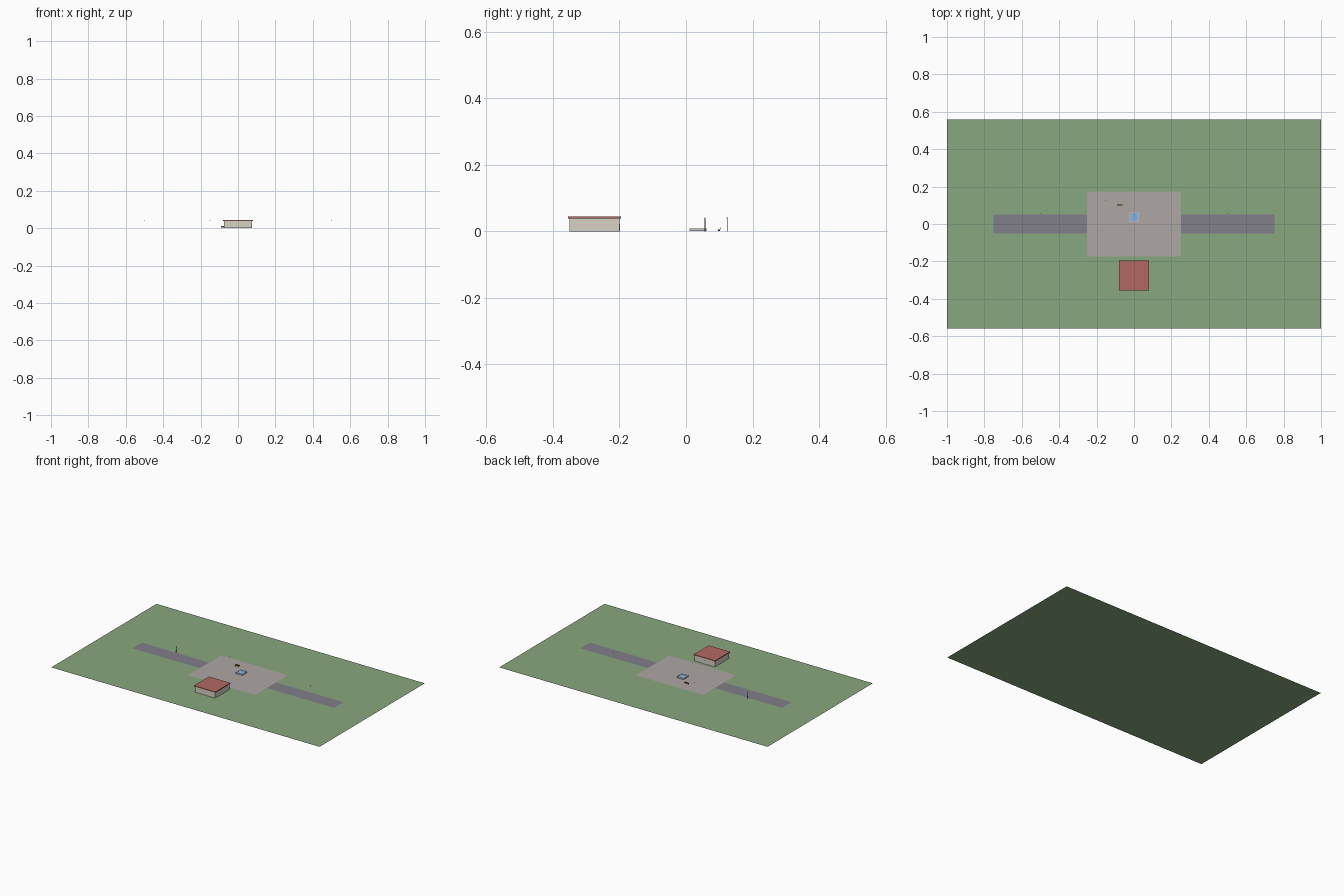
import bpy, math

if "Cube" in bpy.data.objects:
    bpy.data.objects.remove(bpy.data.objects["Cube"])

def material(name, r, g, b):
    m = bpy.data.materials.new(name)
    m.diffuse_color = (r, g, b, 1)
    m.use_nodes = True
    m.node_tree.nodes["Principled BSDF"].inputs["Base Color"].default_value = m.diffuse_color
    return m

GRASS = material("grass", 0.25, 0.39, 0.21)
ASPHALT = material("asphalt", 0.22, 0.21, 0.25)
PAVING = material("paving", 0.42, 0.39, 0.37)
WALL = material("wall", 0.68, 0.64, 0.55)
ROOF = material("roof", 0.45, 0.14, 0.12)
WATER = material("water", 0.25, 0.45, 0.75)
GLASS = material("glass", 0.6, 0.7, 0.75)
WOOD = material("wood", 0.2, 0.11, 0.05)
METAL = material("metal", 0.06, 0.06, 0.07)
LIGHT = material("light", 0.9, 0.85, 0.6)

def finish(name, mat):
    o = bpy.context.object
    o.name = name
    if mat:
        o.data.materials.append(mat)
    return o

def sheet(name, sx, sy, z, mat, x=0, y=0):
    bpy.ops.mesh.primitive_plane_add(size=1, location=(x, y, z))
    o = finish(name, mat)
    o.scale = (sx, sy, 1)
    return o

# Box centred in x and y, standing on height z
def box(name, x, y, z, sx, sy, sz, mat):
    bpy.ops.mesh.primitive_cube_add(size=1, location=(x, y, z + sz / 2))
    o = finish(name, mat)
    o.scale = (sx, sy, sz)
    return o

# Park ground, path arms and plaza
sheet("lawn", 2, 1.12, 0, GRASS)
for s, side in ((-1, "left"), (1, "right")):
    sheet("path_" + side, 0.5, 0.1, 0.0005, ASPHALT, x=s * 0.5)
sheet("plaza", 0.5, 0.35, 0.001, PAVING)

# Pavilion with flat overhanging roof and a door facing the plaza
box("pavilion_walls", 0, -0.275, 0, 0.15, 0.15, 0.039, WALL)
box("pavilion_roof", 0, -0.275, 0.039, 0.16, 0.16, 0.006, ROOF)
box("pavilion_door", 0, -0.2, 0, 0.024, 0.002, 0.022, GLASS)

# Square fountain: raised rim around a water surface
FX, FY, FS, RIM = 0, 0.036, 0.05, 0.003
off = (FS - RIM) / 2
for s in (-1, 1):
    box("fountain_rim_side", FX + s * off, FY, 0.001, RIM, FS, 0.008, None)
    box("fountain_rim_end", FX, FY + s * off, 0.001, FS - 2 * RIM, RIM, 0.008, None)
sheet("fountain_water", FS - 2 * RIM, FS - 2 * RIM, 0.008, WATER, FX, FY)

# Bench
BX, BY = -0.076, 0.099
box("bench_seat", BX, BY, 0.005, 0.03, 0.008, 0.0015, WOOD)
box("bench_back", BX, BY + 0.004, 0.0065, 0.03, 0.001, 0.006, WOOD)
for s in (-1, 1):
    box("bench_leg", BX + s * 0.012, BY, 0.001, 0.0015, 0.007, 0.004, METAL)

# Street lamps
for x, y in ((-0.5, 0.057), (0.5, 0.057), (-0.15, 0.124)):
    bpy.ops.mesh.primitive_cylinder_add(vertices=8, radius=0.001, depth=0.04,
                                        location=(x, y, 0.02))
    finish("lamp_post", METAL)
    box("lamp_head", x, y, 0.039, 0.005, 0.004, 0.003, LIGHT)
